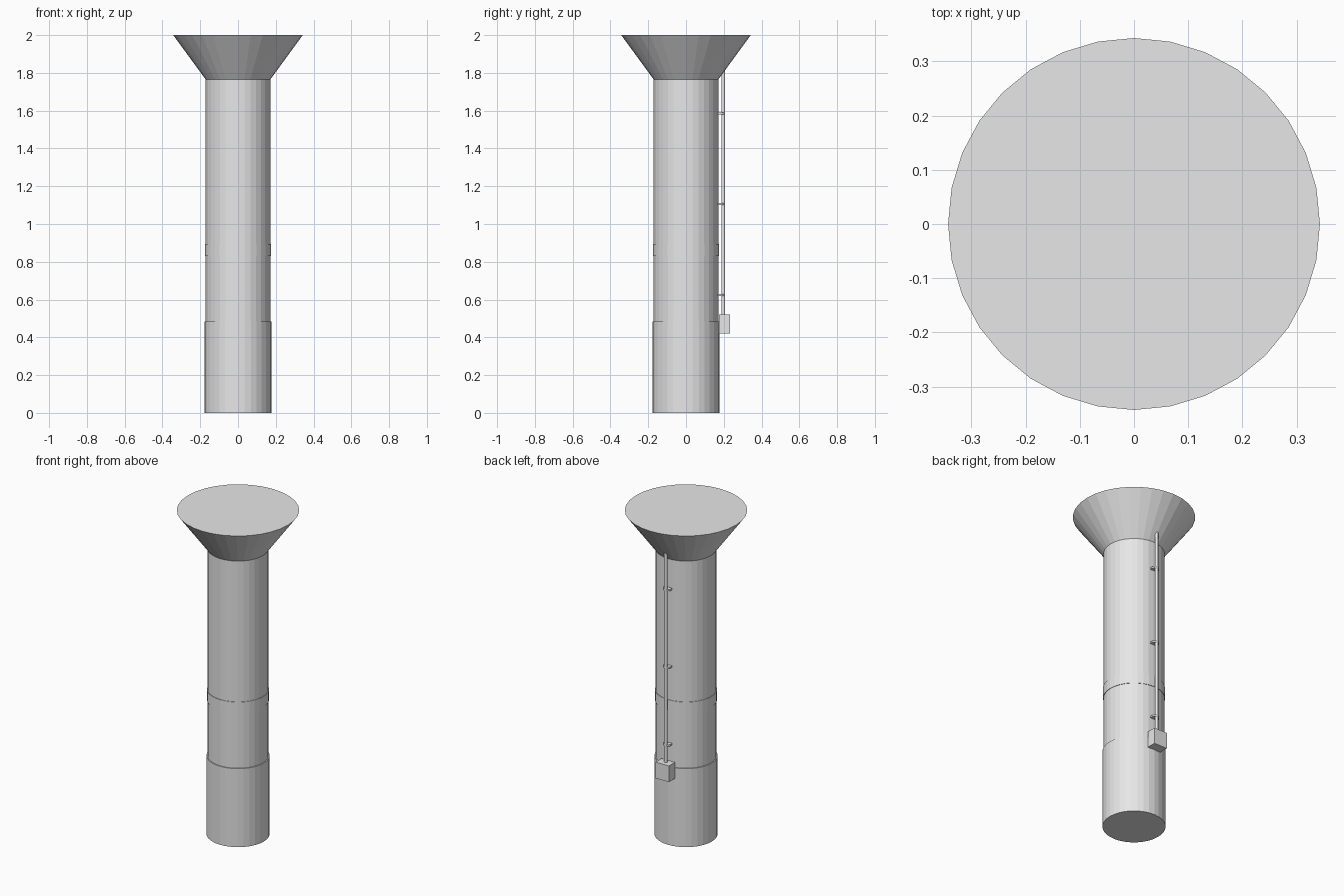
import bpy
import bmesh
from mathutils import Matrix

cube = bpy.data.objects.get("Cube")
if cube:
    bpy.data.objects.remove(cube, do_unlink=True)

# One plain grey for everything
grey = bpy.data.materials.new("light_grey")
grey.use_nodes = True
colour = (0.8, 0.8, 0.8, 1.0)
grey.diffuse_color = colour
grey.node_tree.nodes["Principled BSDF"].inputs["Base Color"].default_value = colour


def finish(name, bm):
    mesh = bpy.data.meshes.new(name)
    bm.to_mesh(mesh)
    bm.free()
    mesh.materials.append(grey)
    obj = bpy.data.objects.new(name, mesh)
    bpy.context.collection.objects.link(obj)


def tapered(name, low, high, z0, z1, y=0.0, sides=32):
    """Upright capped cylinder or cone with flat facets."""
    bm = bmesh.new()
    bmesh.ops.create_cone(bm, cap_ends=True, segments=sides,
                          radius1=low, radius2=high, depth=z1 - z0,
                          matrix=Matrix.Translation((0, y, (z0 + z1) / 2)))
    finish(name, bm)


def box(name, size, centre):
    bm = bmesh.new()
    bmesh.ops.create_cube(bm, size=1.0, matrix=Matrix.Translation(centre)
                          @ Matrix.Diagonal((*size, 1.0)))
    finish(name, bm)


# Column: wide base, shaft, joint band and flared capital
tapered("base_sleeve", 0.177, 0.177, 0.0, 0.485)
tapered("shaft", 0.171, 0.171, 0.48, 1.77)
tapered("joint_band", 0.174, 0.174, 0.83, 0.895)
tapered("flared_capital", 0.171, 0.343, 1.765, 2.0)

# Conduit running up the back from a junction box, held by clamps
box("junction_box", (0.09, 0.058, 0.1), (0, 0.203, 0.47))
tapered("conduit_pipe", 0.01, 0.01, 0.51, 1.83, y=0.197, sides=16)
for i in range(3):
    z = 0.625 + 0.48 * i
    tapered(f"pipe_clamp_{i + 1}", 0.025, 0.025, z - 0.005, z + 0.005,
            y=0.181, sides=16)
